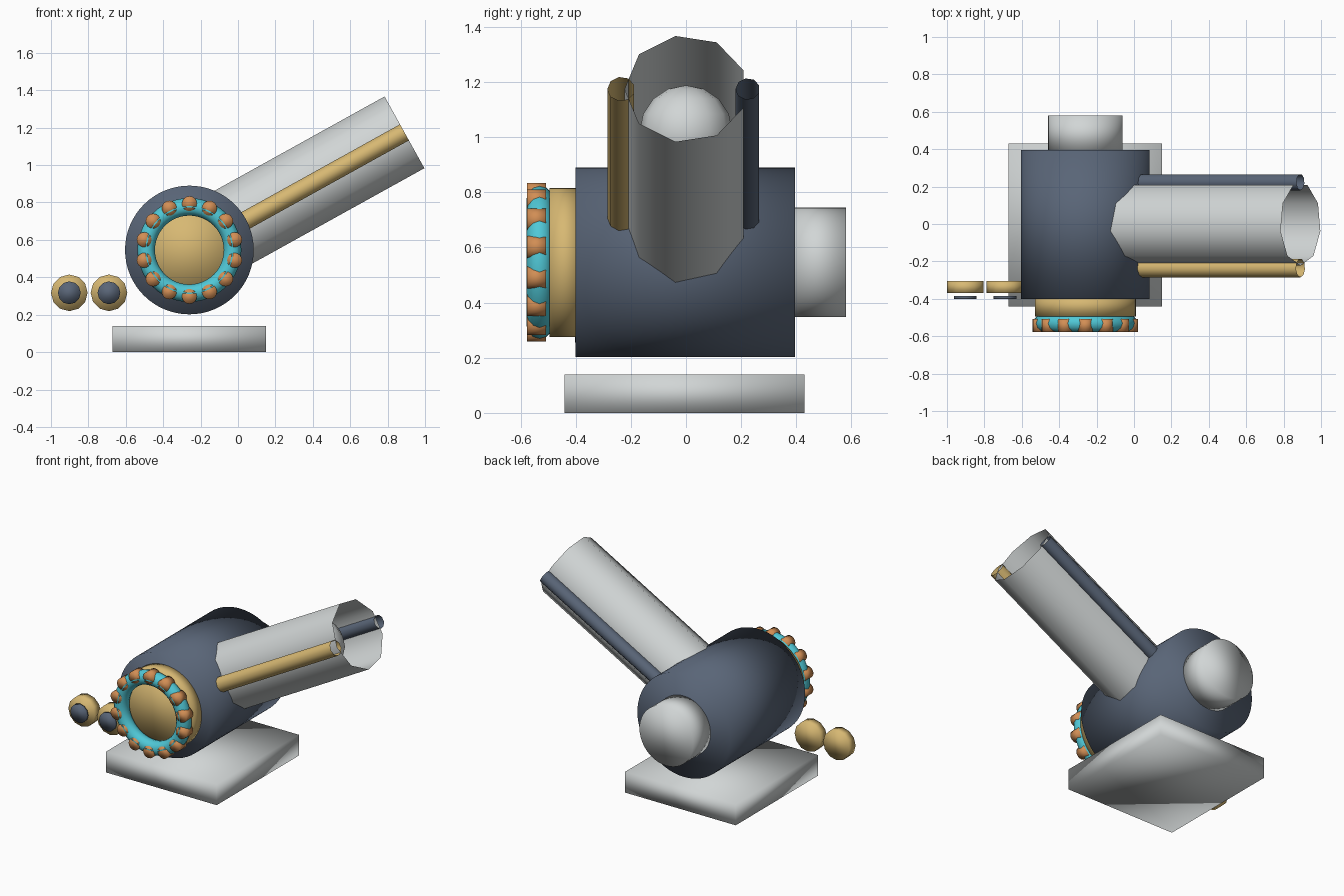
import bpy
import bmesh
from math import cos, sin, pi, radians
from mathutils import Vector

cube = bpy.data.objects.get("Cube")
if cube:
    bpy.data.objects.remove(cube, do_unlink=True)


def material(name, rgb):
    m = bpy.data.materials.new(name)
    m.use_nodes = True
    m.diffuse_color = (*rgb, 1)
    m.node_tree.nodes["Principled BSDF"].inputs["Base Color"].default_value = (*rgb, 1)
    return m


GREY = material("pale grey", (0.64, 0.67, 0.67))
SLATE = material("slate blue", (0.10, 0.13, 0.185))
GOLD = material("gold", (0.68, 0.48, 0.17))
CYAN = material("cyan", (0.08, 0.58, 0.68))
ORANGE = material("orange", (0.64, 0.27, 0.09))


def finish(bm, name, mat):
    """Turn a bmesh into a smooth-shaded object."""
    bmesh.ops.recalc_face_normals(bm, faces=bm.faces)
    for f in bm.faces:
        f.smooth = True
    mesh = bpy.data.meshes.new(name)
    bm.to_mesh(mesh)
    bm.free()
    mesh.materials.append(mat)
    ob = bpy.data.objects.new(name, mesh)
    bpy.context.collection.objects.link(ob)
    return ob


def cylinder(name, start, end, radius, sides, mat, caps=True):
    """Cylinder between two points; without caps it is an open tube."""
    start, end = Vector(start), Vector(end)
    axis = (end - start).normalized()
    u = Vector((0, 0, 1)) if abs(axis.y) > 0.9 else Vector((0, -1, 0))
    v = axis.cross(u)
    bm = bmesh.new()
    rings = []
    for p in (start, end):
        rings.append([bm.verts.new(p + radius * (u * cos(2 * pi * i / sides)
                                                 + v * sin(2 * pi * i / sides)))
                      for i in range(sides)])
    a, b = rings
    for i in range(sides):
        j = (i + 1) % sides
        bm.faces.new((a[i], a[j], b[j], b[i]))
    if caps:
        bm.faces.new(a)
        bm.faces.new(b)
    return finish(bm, name, mat)


# Base slab
bm = bmesh.new()
bmesh.ops.create_cube(bm, size=1)
bmesh.ops.scale(bm, vec=(0.82, 0.87, 0.14), verts=bm.verts)
bmesh.ops.translate(bm, vec=(-0.26, -0.005, 0.07), verts=bm.verts)
finish(bm, "base", GREY)

# Main drum, with a rear hub and a front plate
CX, CZ = -0.26, 0.546


def drum(name, y0, y1, radius, sides, mat):
    return cylinder(name, (CX, y0, CZ), (CX, y1, CZ), radius, sides, mat)


drum("body", -0.40, 0.395, 0.344, 64, SLATE)
drum("rear_hub", 0.38, 0.58, 0.199, 48, GREY)
drum("front_plate", -0.495, -0.38, 0.27, 48, GOLD)

# Front ring studded with short pegs
bpy.ops.mesh.primitive_torus_add(location=(CX, -0.531, CZ), rotation=(pi / 2, 0, 0),
                                 major_radius=0.231, minor_radius=0.047,
                                 major_segments=48, minor_segments=12)
ring = bpy.context.object
ring.name = "front_ring"
ring.data.materials.append(CYAN)
bpy.ops.object.shade_smooth()

PEGS = 14
for i in range(PEGS):
    t = 2 * pi * i / PEGS
    x, z = CX + 0.248 * sin(t), CZ + 0.248 * cos(t)
    cylinder(f"ring_peg_{i + 1}", (x, -0.577, z), (x, -0.507, z), 0.04, 16, ORANGE)

# Raised open barrel with a thin pipe on each side
tilt = radians(29)
direction = Vector((cos(tilt), 0, sin(tilt)))
muzzle = Vector((0.89, 0, 1.175))
root = muzzle - direction * 1.2


def pipe(name, y, radius, sides, mat):
    off = Vector((0, y, 0))
    cylinder(name, root + off, muzzle + off, radius, sides, mat, caps=False)


pipe("barrel", 0, 0.2227, 9, GREY)
pipe("right_pipe", -0.235, 0.05, 9, GOLD)
pipe("left_pipe", 0.224, 0.044, 9, SLATE)

# Ball inside the barrel
bm = bmesh.new()
bmesh.ops.create_uvsphere(bm, u_segments=12, v_segments=8, radius=0.168)
bmesh.ops.translate(bm, vec=(0.59, 0, 1.02), verts=bm.verts)
finish(bm, "ball", GREY)

# Two loose studs beside the drum, each with a thin dark disc in front
for side, x in (("outer", -0.902), ("inner", -0.69)):
    cylinder(f"{side}_stud", (x, -0.37, 0.317), (x, -0.305, 0.317), 0.098, 12, GOLD)
    cylinder(f"{side}_stud_disc", (x, -0.402, 0.317), (x, -0.384, 0.317), 0.061, 12, SLATE)
